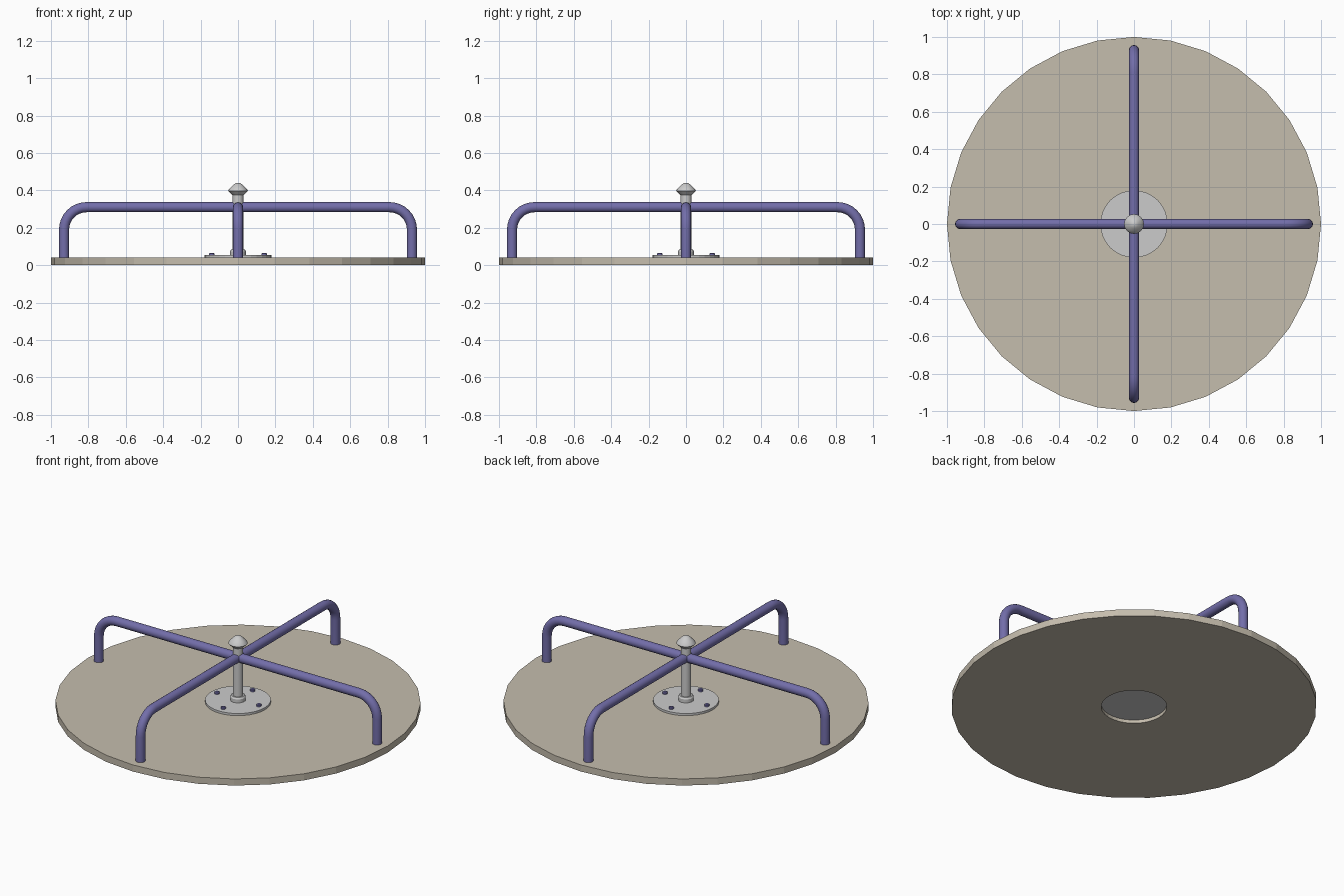
import bpy, bmesh, math

if "Cube" in bpy.data.objects:
    bpy.data.objects.remove(bpy.data.objects["Cube"])


def material(name, rgb):
    m = bpy.data.materials.new(name)
    m.diffuse_color = (*rgb, 1)
    m.use_nodes = True
    m.node_tree.nodes["Principled BSDF"].inputs["Base Color"].default_value = m.diffuse_color
    return m


wood = material("beige_deck", (0.56, 0.51, 0.42))
paint = material("violet_paint", (0.17, 0.155, 0.40))


def lathe(name, profile, sides, mat=None, smooth=None, loc=(0, 0, 0)):
    """Turn a closed (radius, z) profile about the z axis."""
    bm = bmesh.new()
    rings = []
    for r, z in profile:
        if r == 0:
            rings.append([bm.verts.new((0, 0, z))] * sides)
        else:
            rings.append([bm.verts.new((r * math.cos(2 * math.pi * i / sides),
                                        r * math.sin(2 * math.pi * i / sides), z))
                          for i in range(sides)])
    for k, a in enumerate(rings):
        b = rings[(k + 1) % len(rings)]
        for i in range(sides):
            j = (i + 1) % sides
            corners = list(dict.fromkeys((a[i], a[j], b[j], b[i])))
            if len(corners) > 2:
                bm.faces.new(corners)
    bmesh.ops.recalc_face_normals(bm, faces=bm.faces)
    me = bpy.data.meshes.new(name)
    bm.to_mesh(me)
    bm.free()
    ob = bpy.data.objects.new(name, me)
    ob.location = loc
    bpy.context.collection.objects.link(ob)
    if mat:
        me.materials.append(mat)
    if smooth:
        activate(ob)
        bpy.ops.object.shade_smooth_by_angle(angle=math.radians(smooth))
    return ob


def activate(ob):
    bpy.ops.object.select_all(action='DESELECT')
    ob.select_set(True)
    bpy.context.view_layer.objects.active = ob


def handrail(name, turn):
    """Bent tube spanning the deck, with a leg at each end."""
    leg_x, top, bend = 0.93, 0.31, 0.12
    half = [(leg_x, 0.035)]
    for i in range(9):
        a = math.pi / 2 * i / 8
        half.append((leg_x - bend + bend * math.cos(a), top - bend + bend * math.sin(a)))
    path = half + [(-x, z) for x, z in reversed(half)]
    cu = bpy.data.curves.new(name, 'CURVE')
    cu.dimensions = '3D'
    cu.bevel_depth = 0.027
    cu.bevel_resolution = 6
    cu.use_fill_caps = True
    sp = cu.splines.new('POLY')
    sp.points.add(len(path) - 1)
    for p, (x, z) in zip(sp.points, path):
        p.co = (x, 0, z, 1)
    ob = bpy.data.objects.new(name, cu)
    ob.rotation_euler.z = turn
    bpy.context.collection.objects.link(ob)
    cu.materials.append(paint)
    activate(ob)
    bpy.ops.object.convert(target='MESH')
    bpy.ops.object.shade_smooth_by_angle(angle=math.radians(40))


# round deck with a central opening
lathe("deck", [(0.18, 0), (1, 0), (1, 0.04), (0.18, 0.04)], 32, wood)

# mounting plate, recessed underneath
lathe("mounting_plate", [(0, 0.02), (0.18, 0.02), (0.18, 0.053), (0, 0.053)], 32)

# plate bolts
for i in range(4):
    a = i * math.pi / 2
    lathe(f"plate_bolt_{i + 1}", [(0, 0.05), (0.014, 0.05), (0.014, 0.061), (0.01, 0.065), (0, 0.065)],
          12, paint, loc=(0.14 * math.cos(a), 0.14 * math.sin(a), 0))

# centre post, its base collar and the mushroom cap
lathe("centre_post", [(0, 0.05), (0.029, 0.05), (0.029, 0.385), (0, 0.385)], 16, smooth=30)
lathe("post_collar", [(0, 0.05), (0.043, 0.05), (0.043, 0.074), (0.037, 0.083), (0, 0.083)], 16, smooth=30)
lathe("post_cap", [(0, 0.375), (0.032, 0.375), (0.053, 0.396), (0.051, 0.402), (0.039, 0.416),
                   (0.024, 0.431), (0.012, 0.438), (0, 0.44)], 16, smooth=30)

# two crossing handrails
handrail("handrail_across", 0)
handrail("handrail_along", math.pi / 2)
